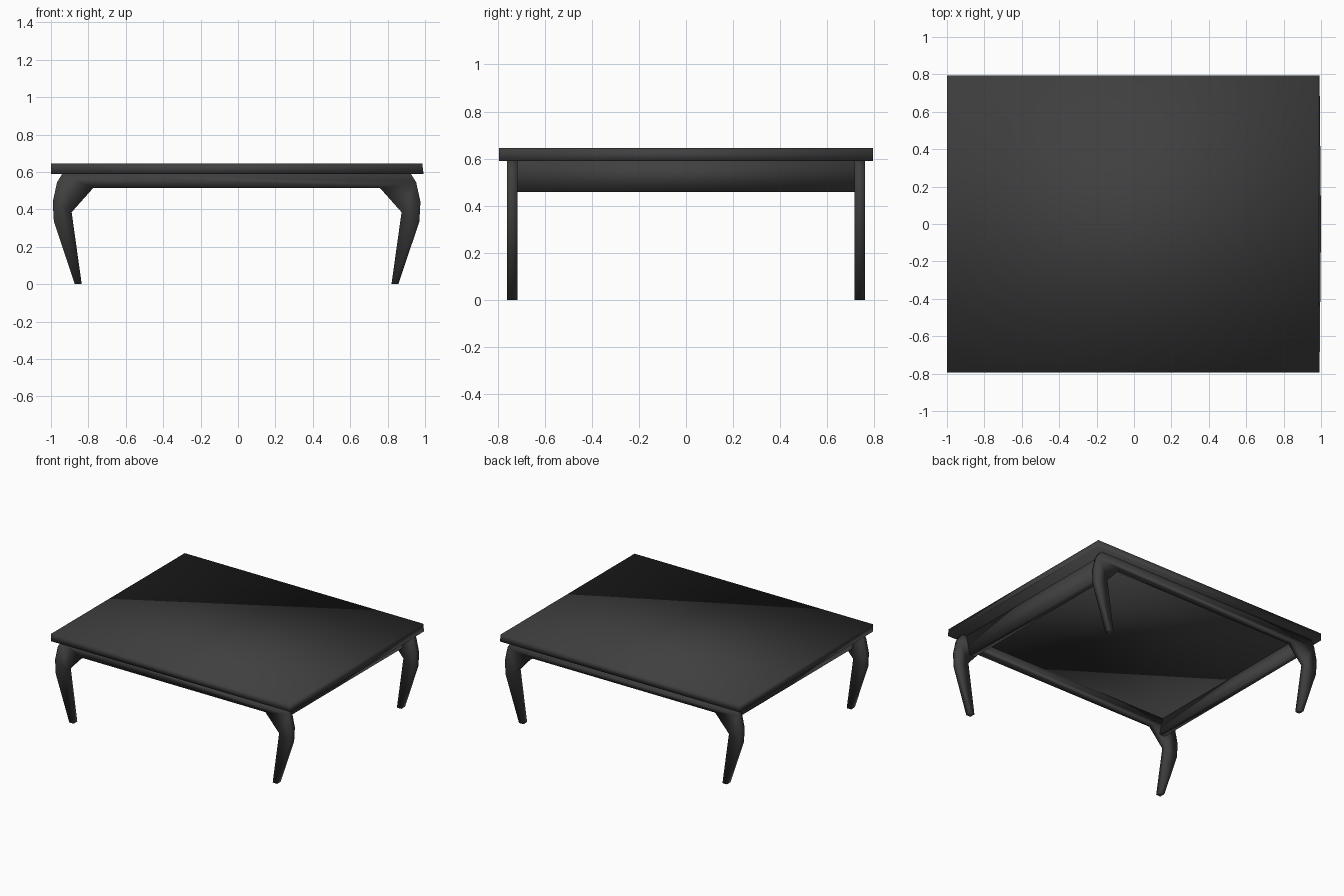
import bpy, bmesh
from mathutils import Vector

cube = bpy.data.objects.get("Cube")
if cube:
    bpy.data.objects.remove(cube, do_unlink=True)

CENTRE = -0.0075   # middle of the frame in x
TOP_Z = 0.59       # underside of the table top

# One dark finish for the whole table
black = bpy.data.materials.new("dark_grey")
black.use_nodes = True
colour = (0.05, 0.05, 0.05, 1)
black.diffuse_color = colour
black.node_tree.nodes["Principled BSDF"].inputs["Base Color"].default_value = colour


def extrude_profile(name, profile, y0, y1):
    """Extrude an x-z outline along y into a smooth-shaded solid."""
    bm = bmesh.new()
    face = bm.faces.new([bm.verts.new((x, y0, z)) for x, z in profile])
    geom = bmesh.ops.extrude_face_region(bm, geom=[face])["geom"]
    moved = [v for v in geom if isinstance(v, bmesh.types.BMVert)]
    bmesh.ops.translate(bm, verts=moved, vec=Vector((0, y1 - y0, 0)))
    return finish(name, bm)


def finish(name, bm):
    bmesh.ops.recalc_face_normals(bm, faces=bm.faces)
    for f in bm.faces:
        f.smooth = True
    mesh = bpy.data.meshes.new(name)
    bm.to_mesh(mesh)
    bm.free()
    mesh.materials.append(black)
    obj = bpy.data.objects.new(name, mesh)
    bpy.context.collection.objects.link(obj)
    return obj


# Table top, with the lower right edge bowed slightly outwards
bm = bmesh.new()
HALF = 0.795
upper = [(-1, -HALF), (0.985, -HALF), (0.985, HALF), (-1, HALF)]
lower = [(-1, -HALF), (0.992, -HALF), (1, 0), (0.992, HALF), (-1, HALF)]
up = [bm.verts.new((x, y, 0.645)) for x, y in upper]
lo = [bm.verts.new((x, y, TOP_Z)) for x, y in lower]
bm.faces.new(up)
bm.faces.new(lo)
bm.faces.new((up[0], up[1], lo[1], lo[0]))
bm.faces.new((up[1], up[2], lo[3], lo[2], lo[1]))
bm.faces.new((up[2], up[3], lo[4], lo[3]))
bm.faces.new((up[3], up[0], lo[0], lo[4]))
finish("table_top", bm)

# Leg frames: two curved legs joined by a rail, front and back
half = [(0.932, TOP_Z), (0.96, 0.545), (0.983, 0.44), (0.977, 0.335),
        (0.865, 0), (0.828, 0), (0.882, 0.385), (0.767, 0.514)]
outline = [(CENTRE + x, z) for x, z in half]
outline += [(CENTRE - x, z) for x, z in reversed(half)]
extrude_profile("front_leg_frame", outline, -0.76, -0.717)
extrude_profile("back_leg_frame", outline, 0.717, 0.76)

# Side aprons between the frames
apron = [(0.9, TOP_Z), (0.87, 0.457), (0.822, 0.457), (0.85, TOP_Z)]
for name, side in (("left_apron", 1), ("right_apron", -1)):
    extrude_profile(name, [(CENTRE + side * x, z) for x, z in apron], -0.717, 0.717)
